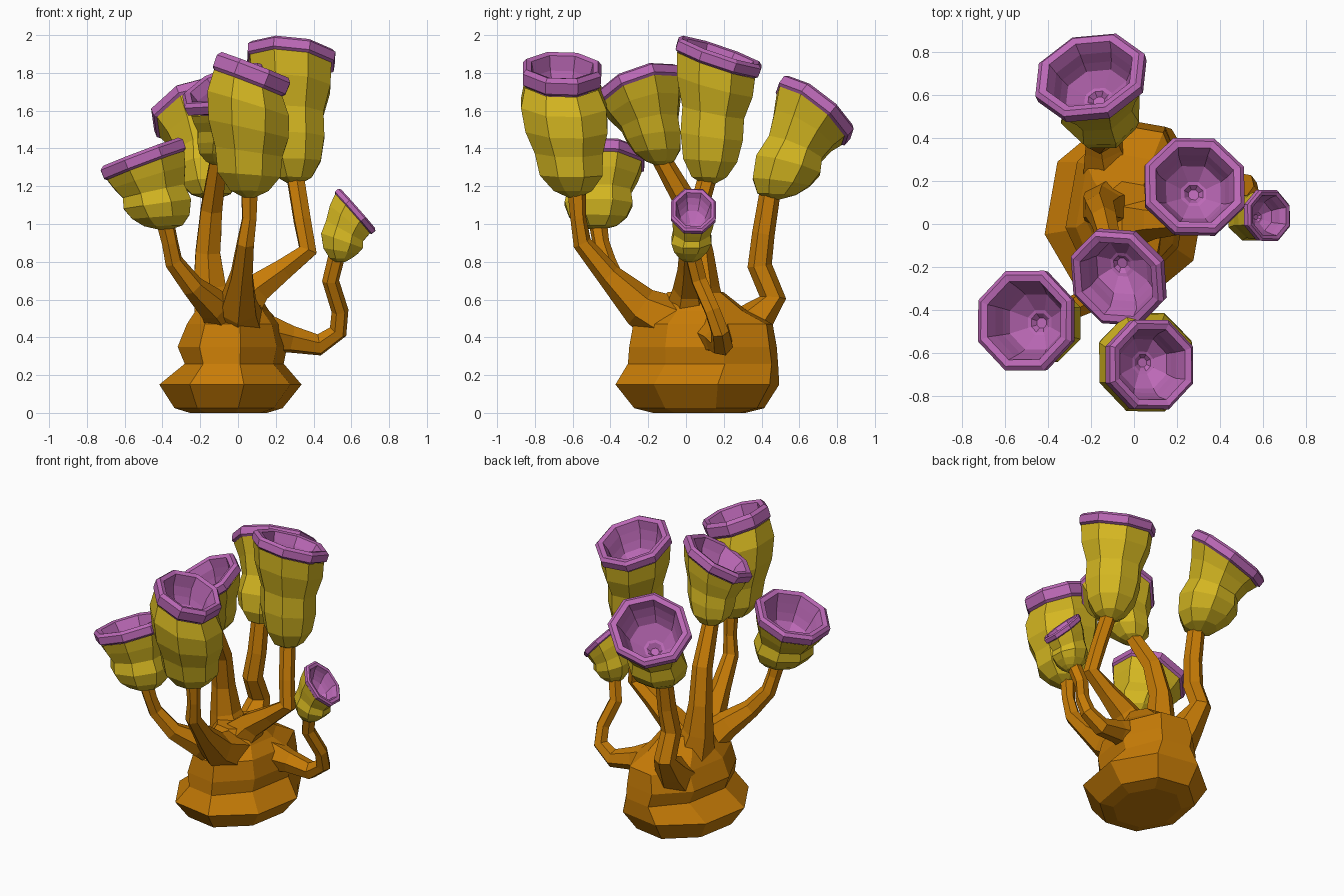
import bpy, bmesh, math
from mathutils import Vector, Quaternion

if "Cube" in bpy.data.objects:
    bpy.data.objects.remove(bpy.data.objects["Cube"])

UP = Vector((0, 0, 1))


def material(name, color):
    m = bpy.data.materials.new(name)
    m.diffuse_color = (*color, 1)
    m.use_nodes = True
    m.node_tree.nodes["Principled BSDF"].inputs["Base Color"].default_value = m.diffuse_color
    return m


ORANGE = material("orange_stalk", (0.57, 0.20, 0.002))
YELLOW = material("yellow_cup", (0.66, 0.47, 0.015))
PURPLE = material("purple_lining", (0.50, 0.14, 0.47))


def loft(name, rings, sides, mat, cap_start=False, cap_end=False):
    """Skin a list of rings (center, rotation, rx, ry) into one flat-faced object."""
    bm = bmesh.new()
    loops = []
    for c, q, rx, ry in rings:
        angles = [2 * math.pi * (i + 0.5) / sides for i in range(sides)]
        loops.append([bm.verts.new(Vector(c) + q @ Vector((rx * math.cos(a), ry * math.sin(a), 0)))
                      for a in angles])
    for lo, hi in zip(loops, loops[1:]):
        for i in range(sides):
            j = (i + 1) % sides
            bm.faces.new((lo[i], lo[j], hi[j], hi[i]))
    if cap_start:
        bm.faces.new(loops[0][::-1])
    if cap_end:
        bm.faces.new(loops[-1])
    mesh = bpy.data.meshes.new(name)
    bm.to_mesh(mesh)
    bm.free()
    mesh.materials.append(mat)
    ob = bpy.data.objects.new(name, mesh)
    bpy.context.collection.objects.link(ob)
    return ob


def stalk(name, path):
    """Six-sided tapering tube through (x, y, z, radius) points."""
    pts = [Vector(p[:3]) for p in path]
    rings = []
    q = Quaternion()
    for i, p in enumerate(pts):
        d = (pts[min(i + 1, len(pts) - 1)] - pts[max(i - 1, 0)]).normalized()
        q = (q @ UP).rotation_difference(d) @ q
        rings.append((p, q, path[i][3], path[i][3]))
    loft(name, rings, 6, ORANGE, True, True)


def cup(name, base, rim, normal, radii, bend=0.4, stretch=1.0, lip=1.0):
    """Eight-sided bulb bending from its stalk to a tilted, lipped opening."""
    base, rim, n = Vector(base), Vector(rim), Vector(normal).normalized()
    s = radii[-1] / 0.23
    neck = rim - n * 0.075 * s * lip
    control = ((base + neck) / 2).lerp(neck - n * (neck - base).length * 0.5, bend)
    tilt = UP.rotation_difference(n)

    def ring(t, r):
        c = base * (1 - t) ** 2 + control * 2 * t * (1 - t) + neck * t * t
        k = 1 + (stretch - 1) * t
        return (c, Quaternion().slerp(tilt, t), r * k, r)

    ts = (0.06, 0.2, 0.4, 0.6, 0.82, 1.0)
    loft(name + "_cup", [ring(0, 0.03)] + [ring(t, r) for t, r in zip(ts, radii)], 8, YELLOW, True)
    # Lip: height along the axis, radius factor
    R = radii[-1]
    outer = ((0, .97), (.012, 1.06), (.058, 1.07), (.075, .98), (.068, .84), (.01, .76))
    rings = [(neck + n * h * s * lip, tilt, R * f * stretch, R * f) for h, f in outer]
    # Shallow bowl sinking toward the stalk
    sink = n.lerp((neck - base).normalized(), 0.75)
    bowl = ((.05, .68), (.10, .59), (.16, .27), (.165, .20), (.19, .11))
    rings += [(neck - sink * h * s, tilt, R * f * stretch, R * f) for h, f in bowl]
    loft(name + "_lining", rings, 8, PURPLE, False, True)


# Lumpy base: z, centre x, centre y, radius x, radius y
body = [(0, -.05, .07, .20, .25), (.025, -.05, .07, .28, .35), (.15, -.04, .06, .37, .44),
        (.26, -.02, .09, .25, .41), (.35, -.03, .09, .28, .40), (.47, -.02, .09, .24, .38),
        (.54, -.03, .08, .19, .25), (.64, -.03, .05, .13, .15)]
twist = Quaternion(UP, math.radians(-10))
loft("base", [((x, y, z), twist, rx * 1.03, ry * 1.02) for z, x, y, rx, ry in body],
     8, ORANGE, True, True)

# Stalks
stalk("front_stalk", [(0, -.02, .45, .16), (0, -.24, .56, .11), (.02, -.41, .73, .065),
                      (.04, -.55, .90, .05), (.06, -.57, 1.03, .042), (.06, -.58, 1.2, .05)])
stalk("right_stalk", [(-.02, .02, .52, .14), (.10, .02, .66, .09), (.24, .02, .76, .065),
                      (.37, .02, .86, .055), (.34, .05, 1.02, .05), (.30, .12, 1.27, .05)])
stalk("middle_stalk", [(-.10, .08, .48, .15), (-.15, .08, .66, .10), (-.16, .07, .85, .075),
                       (-.14, .02, 1.08, .065), (-.10, -.14, 1.36, .05)])
stalk("left_stalk", [(-.02, -.02, .44, .15), (-.13, -.25, .57, .09), (-.24, -.37, .67, .06),
                     (-.34, -.42, .80, .05), (-.36, -.45, .90, .045), (-.39, -.47, 1.03, .05)])
stalk("back_stalk", [(-.10, .22, .36, .16), (-.14, .37, .50, .10), (-.16, .46, .61, .07),
                     (-.16, .39, .78, .065), (-.14, .41, .95, .06), (-.14, .45, 1.2, .055)])
stalk("side_stalk", [(.12, .14, .42, .12), (.28, .17, .39, .075), (.43, .19, .36, .06),
                     (.53, .18, .43, .05), (.54, .14, .54, .045), (.49, .07, .70, .045),
                     (.53, .03, .86, .045)])

# Cups
cup("front", (.06, -.595, 1.14), (.09, -.655, 1.84), (.36, .03, .93),
    (.11, .18, .195, .235, .245, .21), 0, 1.0, 1.5)
cup("right", (.30, .12, 1.21), (.285, .185, 1.92), (.10, .32, .94),
    (.10, .155, .18, .18, .225, .235), 0)
cup("middle", (-.10, -.13, 1.31), (-.085, -.26, 1.745), (-.38, -.33, .87),
    (.08, .13, .155, .165, .205, .23), .2)
cup("left", (-.39, -.47, .97), (-.515, -.45, 1.38), (-.35, .03, .93),
    (.11, .165, .195, .18, .215, .235), .3)
cup("back", (-.14, .47, 1.13), (-.21, .705, 1.63), (-.25, .60, .75),
    (.11, .165, .19, .165, .195, .235), .2, 1.1)
cup("side", (.54, .02, .80), (.635, .04, 1.08), (.75, .03, .66),
    (.06, .095, .115, .105, .115, .12), .5, 1.25)
